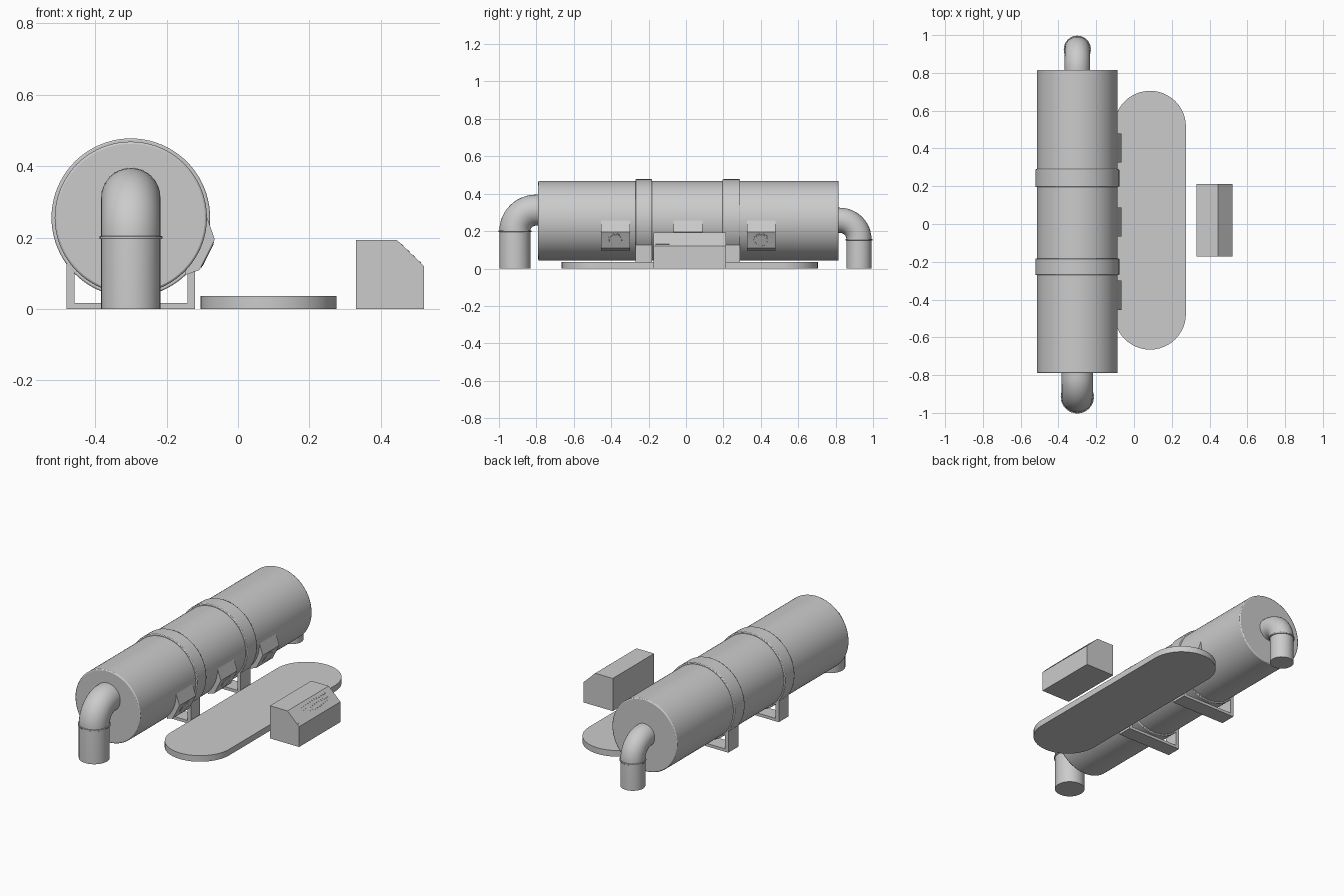
import bpy, bmesh
from math import pi, sin, cos, atan2
from mathutils import Matrix, Vector

if "Cube" in bpy.data.objects:
    bpy.data.objects.remove(bpy.data.objects["Cube"])

CX, CZ = -0.30, 0.2555          # chamber axis


def add_mesh(name, bm, smooth=False, bevel=0):
    bmesh.ops.recalc_face_normals(bm, faces=bm.faces)
    me = bpy.data.meshes.new(name)
    bm.to_mesh(me)
    bm.free()
    ob = bpy.data.objects.new(name, me)
    bpy.context.collection.objects.link(ob)
    if bevel:
        m = ob.modifiers.new("bevel", 'BEVEL')
        m.width, m.segments, m.limit_method, m.angle_limit = bevel, 2, 'ANGLE', 0.8
    if smooth:
        bpy.ops.object.select_all(action='DESELECT')
        ob.select_set(True)
        bpy.context.view_layer.objects.active = ob
        bpy.ops.object.shade_smooth_by_angle(angle=0.6)
    return ob


def cylinder(name, r, depth, loc, axis, bevel=0, sides=64):
    bm = bmesh.new()
    rot = Vector((0, 0, 1)).rotation_difference(Vector(axis)).to_matrix().to_4x4()
    bmesh.ops.create_cone(bm, cap_ends=True, segments=sides, radius1=r, radius2=r,
                          depth=depth, matrix=Matrix.Translation(loc) @ rot)
    return add_mesh(name, bm, True, bevel)


def prism_y(name, outline, y0, y1, bevel=0):
    """Extrude an (x, z) outline along y."""
    bm = bmesh.new()
    f = bm.faces.new([bm.verts.new((x, y0, z)) for x, z in outline])
    ext = bmesh.ops.extrude_face_region(bm, geom=[f])["geom"]
    bmesh.ops.translate(bm, vec=(0, y1 - y0, 0),
                        verts=[v for v in ext if isinstance(v, bmesh.types.BMVert)])
    return add_mesh(name, bm, False, bevel)


def rect(x0, x1, z0, z1):
    return [(x0, z0), (x1, z0), (x1, z1), (x0, z1)]


def elbow_pipe(name, r, y, bend, z_bend, y_end, side):
    """Vertical pipe at y turning into the chamber end; side is the inward y direction."""
    path = [(y, 0), (y, z_bend)]
    path += [(y + side * bend * (1 - cos(a)), z_bend + bend * sin(a))
             for a in (pi / 2 * i / 12 for i in range(1, 13))]
    path.append((y_end, z_bend + bend))
    n, bm, rings = 32, bmesh.new(), []
    for i, (py, pz) in enumerate(path):
        a = pi / 2 * min(max(i - 1, 0), 12) / 12
        out = Vector((0, -side * cos(a), sin(a)))
        rings.append([bm.verts.new(Vector((CX, py, pz)) + r * (Vector((cos(t), 0, 0)) + out * sin(t)))
                      for t in (2 * pi * k / n for k in range(n))])
    for a, b in zip(rings, rings[1:]):
        for k in range(n):
            bm.faces.new((a[k], a[(k + 1) % n], b[(k + 1) % n], b[k]))
    bm.faces.new(rings[0])
    bm.faces.new(rings[-1])
    add_mesh(name, bm, True)
    cylinder(name + "_collar", r + 0.005, 0.008, (CX, y, z_bend), (0, 0, 1), 0.001, 32)


# chamber drum
cylinder("chamber", 0.213, 1.606, (CX, 0.013, CZ), (0, 1, 0), 0.006, 80)

# bands and their stands
for i, (y0, y1) in enumerate(((-0.27, -0.182), (0.196, 0.29))):
    cylinder(f"band_{i}", 0.222, y1 - y0, (CX, (y0 + y1) / 2, CZ), (0, 1, 0), 0.004, 80)
    prism_y(f"stand_base_{i}", rect(-0.48, -0.12, 0, 0.017), y0, y1)
    for s in (-1, 1):
        # leg with its top following the band
        leg = [(CX + s * x, z) for x, z in ((0.158, 0.017), (0.18, 0.017), (0.18, 0.13), (0.158, 0.104))]
        prism_y(f"stand_leg_{i}_{s}", leg, y0, y1)

# end pipes
elbow_pipe("front_pipe", 0.083, -0.915, 0.112, 0.200, -0.785, 1)
elbow_pipe("back_pipe", 0.067, 0.925, 0.103, 0.155, 0.812, -1)

# gauge housings with round dials on the lower slope
housing = [(-0.092, 0.272), (-0.065, 0.195), (-0.108, 0.109), (-0.148, 0.095), (-0.14, 0.20)]
normal = Vector((0.086, 0, -0.043)).normalized()
for i, y in enumerate((-0.377, 0.01, 0.402)):
    prism_y(f"gauge_housing_{i}", housing, y - 0.077, y + 0.077)
    c = Vector((-0.0865, y, 0.152))
    cylinder(f"gauge_rim_{i}", 0.040, 0.004, c, normal, 0, 32)
    cylinder(f"gauge_face_{i}", 0.034, 0.007, c, normal, 0.001, 32)

# walkway slab with rounded ends
bm = bmesh.new()
pts = [(0.085 + 0.19 * cos(a), 0.02 + s * 0.495 + 0.19 * sin(a))
       for s, a0 in ((1, 0), (-1, pi)) for a in (a0 + pi * k / 24 for k in range(25))]
f = bm.faces.new([bm.verts.new((x, y, 0)) for x, y in pts])
ext = bmesh.ops.extrude_face_region(bm, geom=[f])["geom"]
bmesh.ops.translate(bm, vec=(0, 0, 0.036), verts=[v for v in ext if isinstance(v, bmesh.types.BMVert)])
add_mesh("platform", bm, True)

# control desk
prism_y("control_desk", [(0.33, 0), (0.521, 0), (0.521, 0.120), (0.445, 0.193), (0.33, 0.193)],
        -0.173, 0.213)

# buttons on the sloped panel
tilt = Matrix.Rotation(atan2(0.073, 0.076), 4, 'Y')
bm = bmesh.new()


def key(t, y, sx, sy):
    p = Vector((0.445, y, 0.193)).lerp(Vector((0.521, y, 0.120)), t)
    bmesh.ops.create_cube(bm, size=1, matrix=Matrix.Translation(p) @ tilt
                          @ Matrix.Diagonal((sx, sy, 0.003, 1)))


for row, (t, count) in enumerate(((0.2, 12), (0.42, 12), (0.62, 10))):
    for k in range(count):
        key(t, 0.16 - k * 0.02, 0.009, 0.012)
key(0.85, -0.125, 0.006, 0.075)
add_mesh("desk_buttons", bm)
